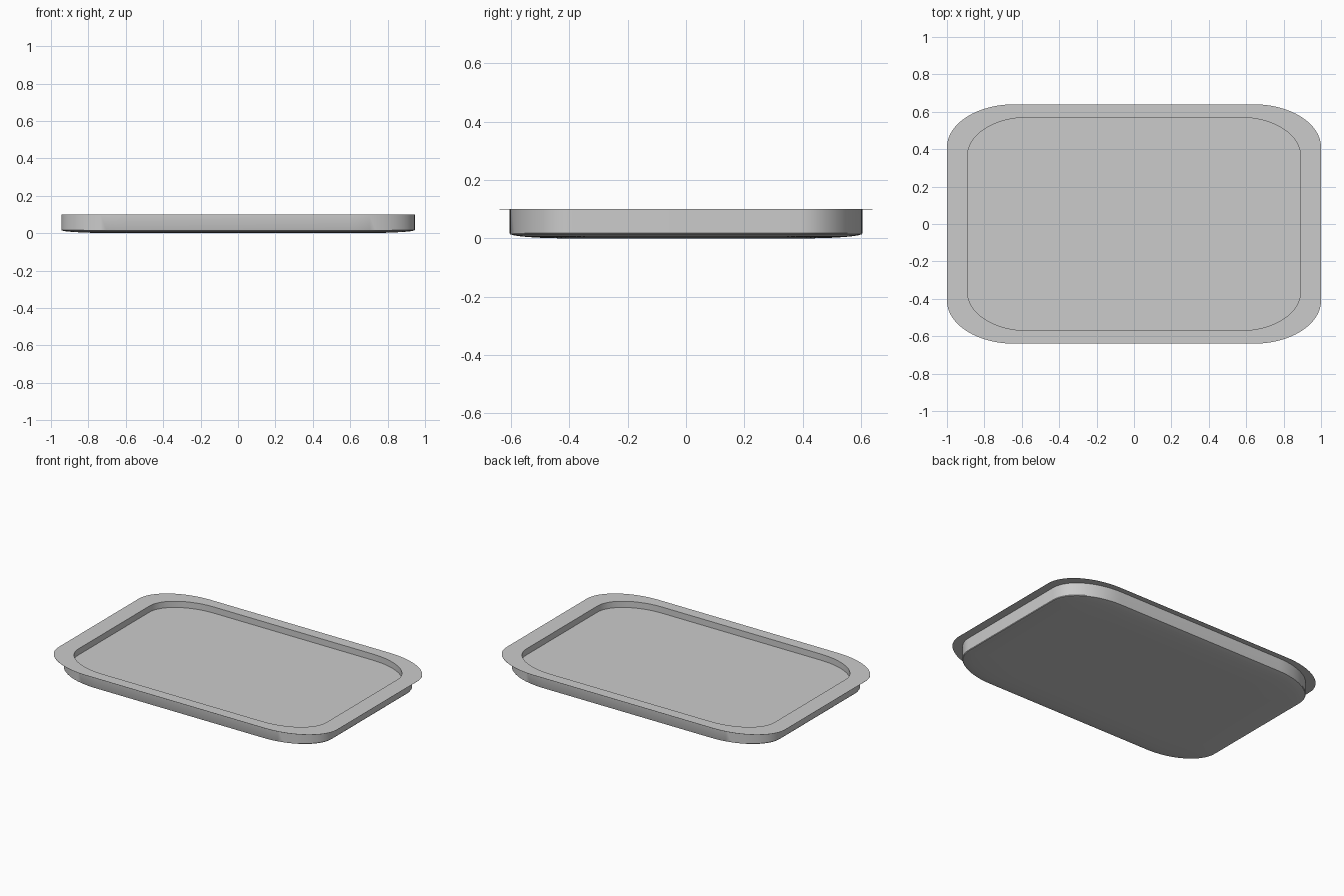
import bpy, bmesh, math

if "Cube" in bpy.data.objects:
    bpy.data.objects.remove(bpy.data.objects["Cube"])

HX, HY = 1.0, 0.64      # half size of the rim
RX, RY = 0.36, 0.23     # elliptical corner radii
SEG = 16                # segments per corner


def outline(scale, z):
    """Rounded rectangle with elliptical corners."""
    pts = []
    for k, (sx, sy) in enumerate([(1, 1), (-1, 1), (-1, -1), (1, -1)]):
        for i in range(SEG + 1):
            a = (k + i / SEG) * math.pi / 2
            x = sx * (HX - RX) + RX * math.cos(a)
            y = sy * (HY - RY) + RY * math.sin(a)
            pts.append((x * scale, y * scale, z))
    return pts


def loft(name, profile):
    """Skin a list of (scale, z) outlines and cap both ends."""
    bm = bmesh.new()
    rings = [[bm.verts.new(p) for p in outline(s, z)] for s, z in profile]
    for a, b in zip(rings, rings[1:]):
        for i in range(len(a)):
            j = (i + 1) % len(a)
            bm.faces.new((a[i], a[j], b[j], b[i]))
    bm.faces.new(rings[0])
    bm.faces.new(rings[-1])
    bmesh.ops.recalc_face_normals(bm, faces=bm.faces)
    me = bpy.data.meshes.new(name)
    bm.to_mesh(me)
    bm.free()
    ob = bpy.data.objects.new(name, me)
    bpy.context.collection.objects.link(ob)
    bpy.context.view_layer.objects.active = ob
    ob.select_set(True)
    bpy.ops.object.shade_smooth_by_angle(angle=math.radians(30))
    return ob


# tray: recessed floor, inner wall, thin overhanging rim, outer wall, rounded base
base = [(0.945, 0.018), (0.942, 0.014), (0.925, 0.0105), (0.89, 0.007),
        (0.84, 0.004), (0.77, 0.0015), (0.68, 0.0)]
loft("serving_tray", [(0.89, 0.06), (0.89, 0.1), (1.0, 0.1), (1.0, 0.099),
                      (0.945, 0.099)] + base)
